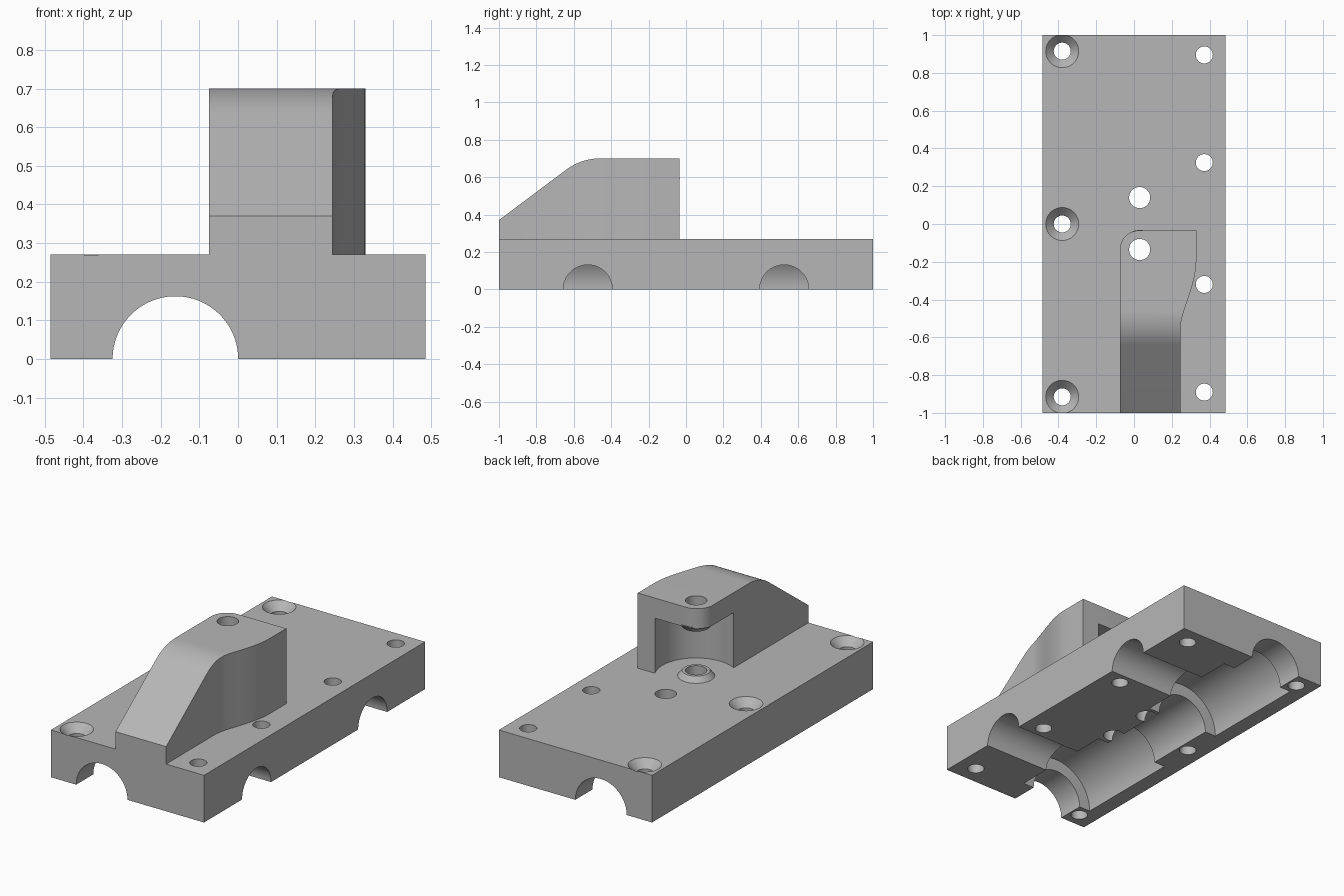
import bpy
import bmesh
from math import pi, sin, cos, atan, tan
from mathutils import Matrix, Vector

if "Cube" in bpy.data.objects:
    bpy.data.objects.remove(bpy.data.objects["Cube"])

grey = bpy.data.materials.new("plain_grey")
grey.use_nodes = True
COLOUR = (0.47, 0.47, 0.47, 1)
grey.diffuse_color = COLOUR
grey.node_tree.nodes["Principled BSDF"].inputs["Base Color"].default_value = COLOUR

DECK, TOP, ROOF = 0.27, 0.70, 0.585
PIN_X, PIN_Y = 0.03, -0.135
BORE_X = -0.162


def finish(name, bm):
    bmesh.ops.recalc_face_normals(bm, faces=bm.faces)
    mesh = bpy.data.meshes.new(name)
    bm.to_mesh(mesh)
    bm.free()
    mesh.materials.append(grey)
    obj = bpy.data.objects.new(name, mesh)
    bpy.context.collection.objects.link(obj)
    return obj


def box(name, low, high):
    bm = bmesh.new()
    bmesh.ops.create_cube(bm, size=1)
    low, high = Vector(low), Vector(high)
    for v in bm.verts:
        v.co = (low + high) / 2 + v.co * (high - low)
    return finish(name, bm)


def cone(name, start, end, r1, r2=None, sides=48):
    """Cylinder or cone frustum running between two points."""
    start, end = Vector(start), Vector(end)
    axis = end - start
    turn = axis.to_track_quat("Z", "Y").to_matrix().to_4x4()
    bm = bmesh.new()
    bmesh.ops.create_cone(bm, cap_ends=True, segments=sides, radius1=r1,
                          radius2=r1 if r2 is None else r2, depth=axis.length,
                          matrix=Matrix.Translation((start + end) / 2) @ turn)
    return finish(name, bm)


def prism(name, points, offset):
    bm = bmesh.new()
    face = bm.faces.new([bm.verts.new(p) for p in points])
    new = bmesh.ops.extrude_face_region(bm, geom=[face])["geom"]
    bmesh.ops.translate(bm, vec=offset,
                        verts=[g for g in new if isinstance(g, bmesh.types.BMVert)])
    return finish(name, bm)


def combine(target, tool, operation="DIFFERENCE"):
    tool.hide_render = True
    mod = target.modifiers.new("shape", "BOOLEAN")
    mod.operation, mod.solver, mod.object = operation, "EXACT", tool
    bpy.context.view_layer.objects.active = target
    bpy.ops.object.modifier_apply(modifier=mod.name)
    bpy.data.objects.remove(tool)


def arc(cx, cy, r, a0, a1, n=12):
    return [(cx + r * cos(a0 + (a1 - a0) * i / n),
             cy + r * sin(a0 + (a1 - a0) * i / n)) for i in range(n + 1)]


# Tower plan: rounded rear corner and an S-shaped flank
flank = []
for i in range(21):
    t = i / 20
    flank.append((0.2875 - 0.0425 * cos(pi * t ** 0.85), -0.56 + 0.38 * t))
flank = [(x, y) for x, y in flank]
plan = [(-0.075, -1), (0.245, -1)] + flank + [(0.33, -0.035)]
plan += arc(0.025, -0.135, 0.1, pi / 2, pi)
tower = prism("tower", [(x, y, 0.2) for x, y in plan], (0, 0, TOP + 0.1 - 0.2))

# Sloping nose, blended into the flat top
slope, radius = atan(0.75), 0.3
bend = -0.56 + radius * tan(slope / 2)
side = [(0.3, 0.1), (0.3, TOP)]
side += arc(bend, TOP - radius, radius, pi / 2, pi / 2 + slope, 16)
side += [(-1.2, 0.22), (-1.2, 0.1)]
combine(tower, prism("nose_shape", [(-0.4, y, z) for y, z in side], (1.2, 0, 0)), "INTERSECT")

# Base block joined to the tower
body = box("clamp_block", (-0.485, -1, 0), (0.485, 1, DECK))
combine(body, tower, "UNION")

# Round pocket under the tower roof
combine(body, cone("pocket", (PIN_X, PIN_Y, DECK), (PIN_X, PIN_Y, ROOF), 0.215, sides=96))

# Tapered bosses on the pocket floor and roof
for z, way in ((DECK, 1), (ROOF, -1)):
    boss = cone("boss", (PIN_X, PIN_Y, z - 0.008 * way),
                (PIN_X, PIN_Y, z + 0.03 * way), 0.103, 0.073)
    combine(body, boss, "UNION")

# Long bore with two wider chambers, each fed by a side bore
combine(body, cone("long_bore", (BORE_X, -1.1, 0), (BORE_X, 1.1, 0), 0.1625, sides=96))
for s in (-1, 1):
    combine(body, cone("chamber", (BORE_X, 0.215 * s, 0), (BORE_X, 0.845 * s, 0),
                       0.233, sides=96))
    combine(body, cone("side_bore", (BORE_X, 0.525 * s, 0), (0.6, 0.525 * s, 0),
                       0.131, sides=64))

# Plain vertical holes
holes = [(0.372, y, 0.045) for y in (-0.89, -0.32, 0.325, 0.895)]
holes += [(PIN_X, PIN_Y, 0.056), (PIN_X, 0.14, 0.056)]
holes += [(-0.38, y, 0.045) for y in (-0.915, 0, 0.915)]
for x, y, r in holes:
    combine(body, cone("hole", (x, y, -0.1), (x, y, 0.9), r))

# Countersinks along one edge
for y in (-0.915, 0, 0.915):
    combine(body, cone("countersink", (-0.38, y, DECK - 0.045),
                       (-0.38, y, DECK + 0.005), 0.045, 0.092))

# Smooth curved walls, crisp edges
bpy.ops.object.select_all(action="DESELECT")
body.select_set(True)
bpy.context.view_layer.objects.active = body
bpy.ops.object.shade_smooth_by_angle(angle=pi / 7)
